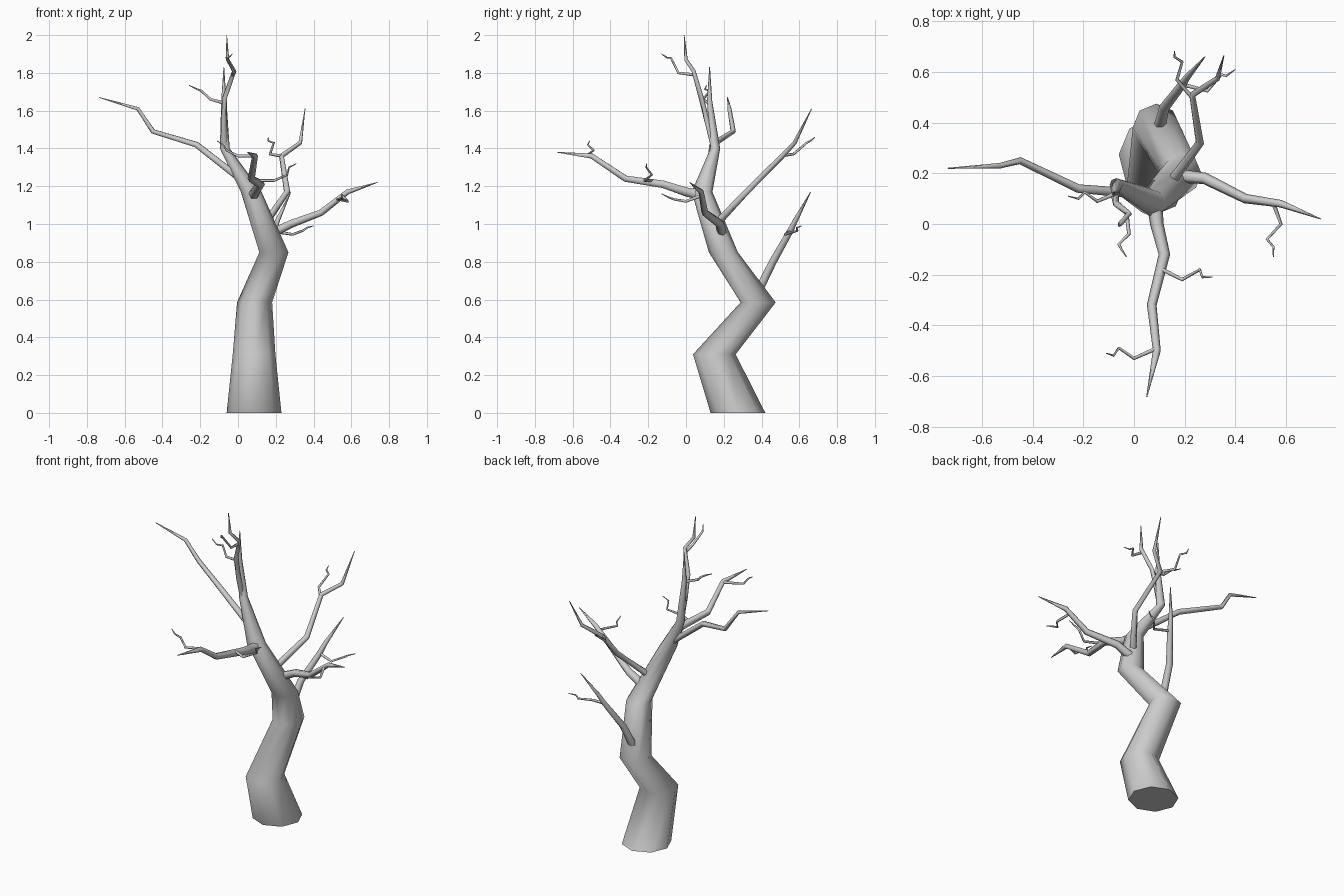
import bpy
import bmesh
import math
from mathutils import Vector

cube = bpy.data.objects.get("Cube")
if cube:
    bpy.data.objects.remove(cube, do_unlink=True)

bark = bpy.data.materials.new("grey bark")
bark.use_nodes = True
colour = (0.6, 0.6, 0.6, 1)
bark.diffuse_color = colour
bark.node_tree.nodes["Principled BSDF"].inputs["Base Color"].default_value = colour

UP = Vector((0, 0, 1))


def ring_axes(points, index, level):
    """Two directions spanning the cross-section at one joint of a limb."""
    if level:
        return Vector((1, 0, 0)), Vector((0, 1, 0))
    before = points[max(index - 1, 0)]
    here = points[index]
    after = points[min(index + 1, len(points) - 1)]
    tangent = ((here - before).normalized() + (after - here).normalized()).normalized()
    side = UP.cross(tangent)
    if side.length < 0.05:
        side = Vector((1, 0, 0))
    side = (side - tangent * side.dot(tangent)).normalized()
    return side, tangent.cross(side)


def tube(name, path, radii, sides, level=False):
    """Sweep a polygon along a path, with smooth sides and flat ends."""
    points = [Vector(p) for p in path]
    bm = bmesh.new()
    rings = []
    for i, (point, radius) in enumerate(zip(points, radii)):
        u, v = ring_axes(points, i, level)
        angles = [math.tau * k / sides for k in range(sides)]
        rings.append([bm.verts.new(point + radius * (u * math.cos(a) + v * math.sin(a)))
                      for a in angles])
    for low, high in zip(rings, rings[1:]):
        for k in range(sides):
            n = (k + 1) % sides
            face = bm.faces.new((low[k], low[n], high[n], high[k]))
            face.smooth = True
    for end in (rings[0][::-1], rings[-1]):
        cap = bm.faces.new(end)
        for edge in cap.edges:
            edge.smooth = False
    bmesh.ops.recalc_face_normals(bm, faces=bm.faces)
    mesh = bpy.data.meshes.new(name)
    bm.to_mesh(mesh)
    bm.free()
    mesh.materials.append(bark)
    obj = bpy.data.objects.new(name, mesh)
    bpy.context.collection.objects.link(obj)
    return obj


def limb(name, radius, sides, *path):
    """A branch that thins gently and ends in a point-like tip."""
    last = len(path) - 1
    radii = [radius * (1 - 0.6 * i / last) for i in range(last)] + [0.002]
    return tube(name, path, radii, sides)


def branch(name, radius, *path):
    return limb(name + "_branch", radius, 6, *path)


def twig(name, *path):
    return limb(name + "_twig", 0.009, 5, *path)


# Trunk with its zigzag bends and pointed leader
tube("trunk",
     [(.085, .275, 0), (.085, .15, .31), (.088, .382, .585), (.19, .198, .85),
      (.07, .085, 1.17), (-.07, .155, 1.4), (-.075, .125, 1.65), (-.075, .125, 1.83)],
     [.145, .113, .093, .077, .055, .026, .014, .002], 8, level=True)

# Main branches
branch("right", .02, (.01, .12, 1.24), (-.22, .14, 1.42), (-.45, .25, 1.49),
       (-.53, .23, 1.61), (-.735, .22, 1.67))
branch("front", .03, (.085, .05, 1.16), (.09, 0, 1.17), (.12, -.12, 1.21),
       (.07, -.32, 1.24), (.09, -.5, 1.36), (.05, -.683, 1.38))
branch("left", .027, (.18, .19, .95), (.28, .18, 1), (.44, .1, 1.06),
       (.58, .08, 1.17), (.737, .02, 1.22))
branch("lower_back", .024, (.1, .38, .64), (.12, .46, .8), (.19, .55, .96),
       (.21, .58, 1.02), (.28, .66, 1.17))
branch("upper_back", .02, (.15, .17, 1.01), (.26, .32, 1.17), (.23, .51, 1.36),
       (.33, .575, 1.43), (.355, .665, 1.61))
branch("top", .018, (-.07, .15, 1.4), (-.075, .11, 1.55), (-.07, .08, 1.67),
       (-.02, .04, 1.81), (-.055, 0, 1.87), (-.06, -.01, 2))

# Twigs
twig("front_inner", (.11, -.18, 1.23), (.19, -.22, 1.23), (.26, -.18, 1.26),
     (.27, -.21, 1.3), (.31, -.21, 1.32))
twig("front_outer", (.09, -.49, 1.36), (0, -.53, 1.36), (-.06, -.49, 1.39),
     (-.08, -.52, 1.42), (-.11, -.51, 1.44))
twig("left", (.55, .08, 1.15), (.58, 0, 1.12), (.525, -.06, 1.13),
     (.55, -.09, 1.14), (.55, -.13, 1.16))
twig("lower_back", (.19, .55, .96), (.29, .525, .945), (.345, .59, .965),
     (.365, .585, .98), (.4, .61, .99))
twig("upper_back", (.23, .5, 1.36), (.17, .57, 1.37), (.19, .64, 1.43),
     (.16, .66, 1.44), (.16, .683, 1.46))
twig("top_front", (-.03, .04, 1.79), (-.02, -.04, 1.8), (-.06, -.08, 1.88),
     (-.05, -.1, 1.88), (-.03, -.13, 1.9))
twig("top_side", (-.075, .12, 1.64), (-.145, .09, 1.66), (-.195, .125, 1.705),
     (-.22, .1, 1.715), (-.26, .11, 1.735))
